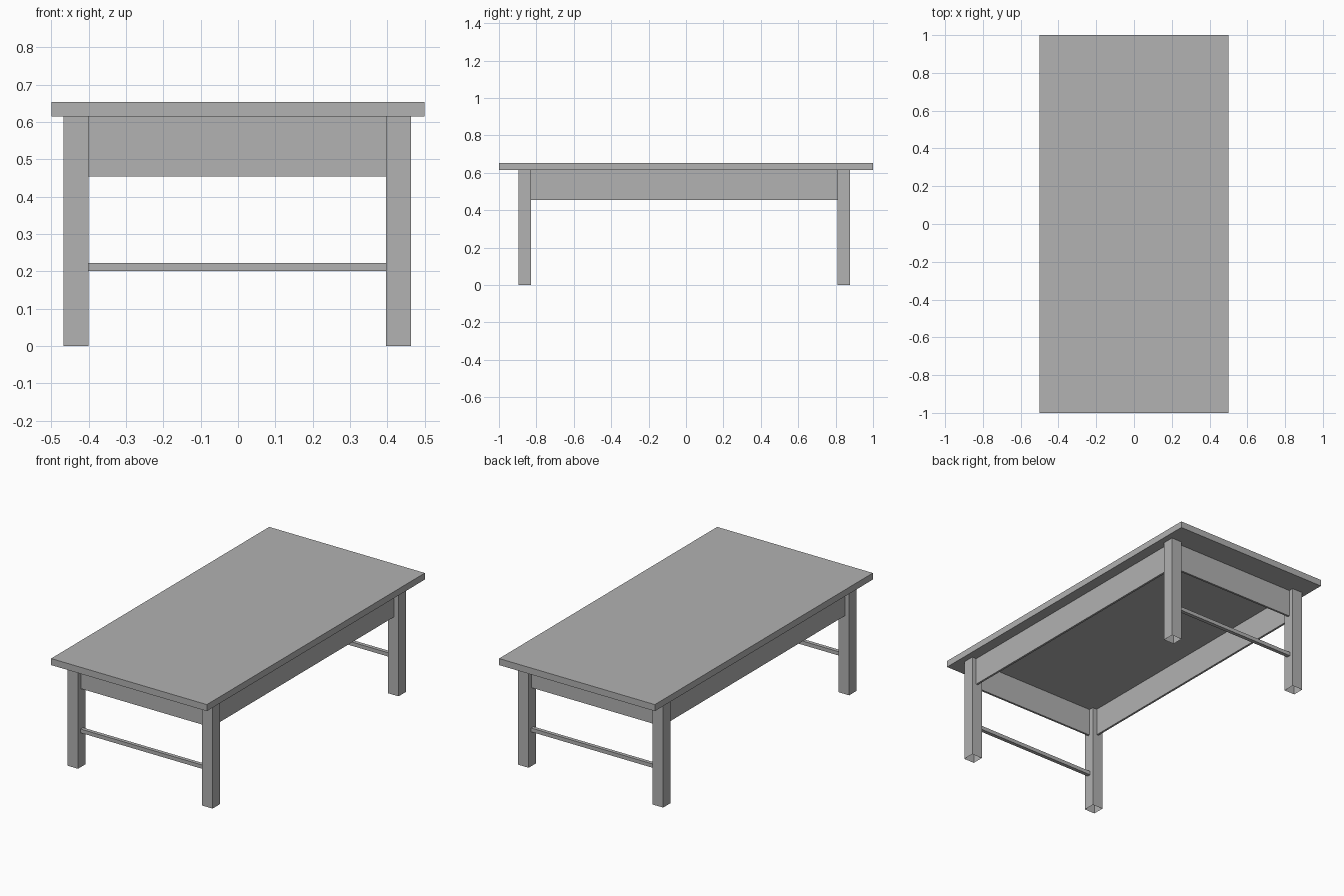
import bpy
import bmesh
from mathutils import Vector

cube = bpy.data.objects.get("Cube")
if cube:
    bpy.data.objects.remove(cube, do_unlink=True)

# One plain grey for the whole table
grey = bpy.data.materials.new("plain_grey")
grey.use_nodes = True
colour = (0.445, 0.445, 0.445, 1)
grey.diffuse_color = colour
grey.node_tree.nodes["Principled BSDF"].inputs["Base Color"].default_value = colour


def box(name, low, high, open_bottom=False):
    """Flat-shaded box between two corners, optionally without its bottom face."""
    low, high = Vector(low), Vector(high)
    size, centre = high - low, (low + high) / 2
    bm = bmesh.new()
    bmesh.ops.create_cube(bm, size=1)
    for v in bm.verts:
        v.co = centre + v.co * size
    if open_bottom:
        bm.normal_update()
        under = [f for f in bm.faces if f.normal.z < -0.5]
        bmesh.ops.delete(bm, geom=under, context='FACES_ONLY')
    mesh = bpy.data.meshes.new(name)
    bm.to_mesh(mesh)
    bm.free()
    mesh.materials.append(grey)
    obj = bpy.data.objects.new(name, mesh)
    bpy.context.collection.objects.link(obj)
    return obj


TOP_LOW, TOP_HIGH = 0.615, 0.653
APRON_LOW = 0.454
HALF_LEG, HALF_APRON, HALF_BAR = 0.034, 0.006, 0.011
BAR_Z = 0.211
LEG_X = {"right": -0.434, "left": 0.43}
LEG_Y = {"front": -0.862, "back": 0.844}

# Table top
box("table_top", (-0.5, -1, TOP_LOW), (0.5, 1, TOP_HIGH))

# Hollow legs
for end, y in LEG_Y.items():
    for side, x in LEG_X.items():
        box(f"{end}_{side}_leg", (x - HALF_LEG, y - HALF_LEG, 0),
            (x + HALF_LEG, y + HALF_LEG, TOP_LOW), open_bottom=True)

# Inner faces of the legs, where the rails end
x0, x1 = LEG_X["right"] + HALF_LEG, LEG_X["left"] - HALF_LEG
y0, y1 = LEG_Y["front"] + HALF_LEG, LEG_Y["back"] - HALF_LEG

# End aprons and low stretcher bars
for end, y in LEG_Y.items():
    box(f"{end}_apron", (x0, y - HALF_APRON, APRON_LOW), (x1, y + HALF_APRON, TOP_LOW))
    box(f"{end}_stretcher", (x0, y - HALF_BAR, BAR_Z - HALF_BAR),
        (x1, y + HALF_BAR, BAR_Z + HALF_BAR))

# Long side aprons
for side, x in LEG_X.items():
    box(f"{side}_apron", (x - HALF_APRON, y0, APRON_LOW), (x + HALF_APRON, y1, TOP_LOW))
